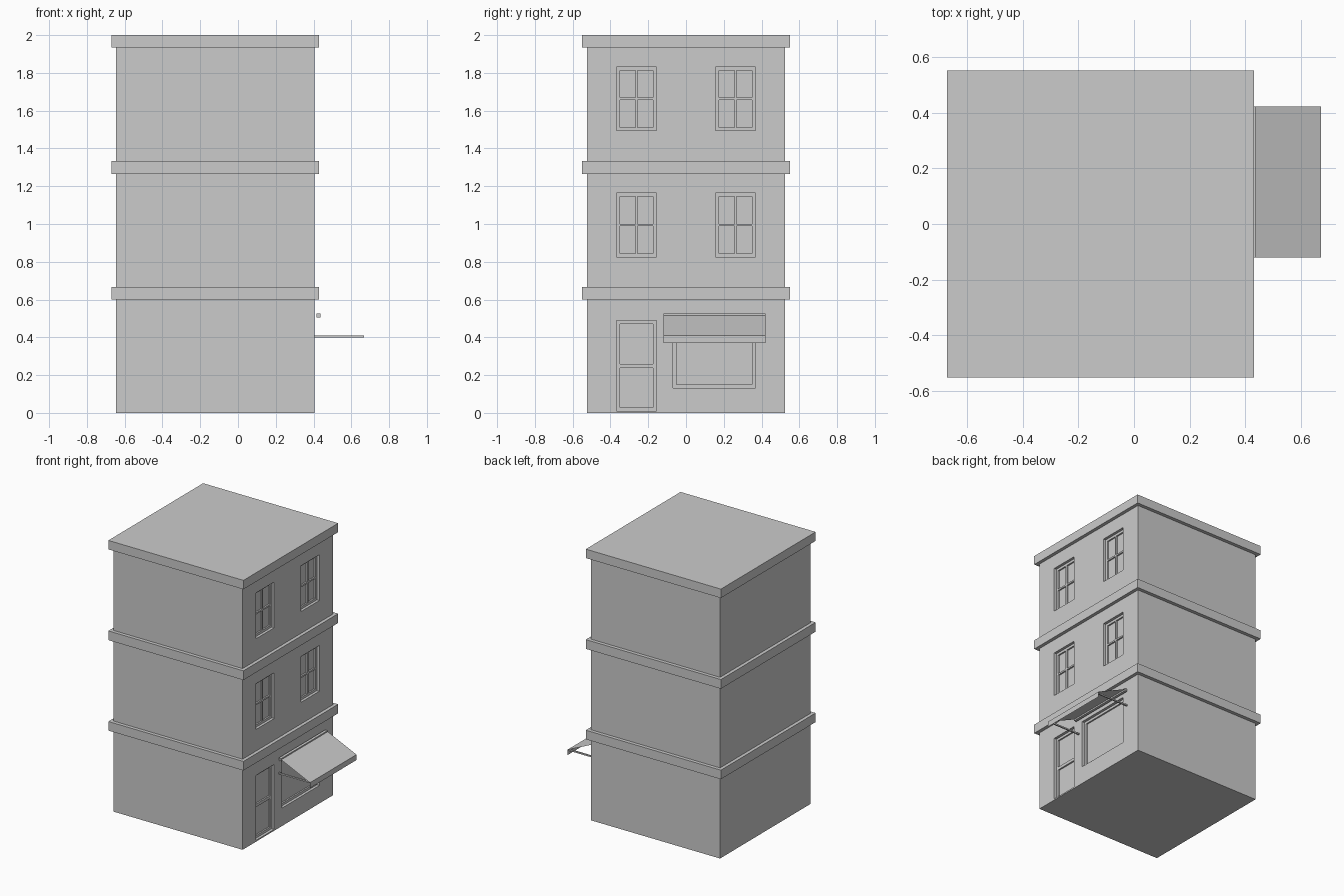
import bpy
import bmesh
from mathutils import Matrix

old = bpy.data.objects.get("Cube")
if old:
    bpy.data.objects.remove(old, do_unlink=True)

grey = bpy.data.materials.new("plain_grey")
grey.use_nodes = True
COLOUR = (0.6, 0.6, 0.6, 1)
grey.diffuse_color = COLOUR
grey.node_tree.nodes["Principled BSDF"].inputs["Base Color"].default_value = COLOUR


def finish(name, bm):
    mesh = bpy.data.meshes.new(name)
    bm.to_mesh(mesh)
    bm.free()
    mesh.materials.append(grey)
    obj = bpy.data.objects.new(name, mesh)
    bpy.context.scene.collection.objects.link(obj)
    return obj


def add_box(bm, x, y, z):
    """Add a box given its (low, high) range on each axis."""
    size = Matrix.Diagonal([r[1] - r[0] for r in (x, y, z)] + [1])
    centre = Matrix.Translation([(r[0] + r[1]) / 2 for r in (x, y, z)])
    bmesh.ops.create_cube(bm, size=1, matrix=centre @ size)


def box(name, x, y, z):
    bm = bmesh.new()
    add_box(bm, x, y, z)
    return finish(name, bm)


WALL = 0.405            # plane of the shop facade
BACK = -0.645
HALF = 0.525
POCKET = WALL - 0.035   # back of the wall openings
FACE = WALL - 0.02      # front of the joinery


def joinery(name, y, z, cols, rows, border, bar):
    """Frame with dividing bars and a thin pane set back in an opening."""
    bm = bmesh.new()
    depth = (POCKET, FACE)
    for side in ((y[0], y[0] + border), (y[1] - border, y[1])):
        add_box(bm, depth, side, z)
    inner_y = (y[0] + border, y[1] - border)
    inner_z = (z[0] + border, z[1] - border)
    for rail in ((z[0], inner_z[0]), (inner_z[1], z[1])):
        add_box(bm, depth, inner_y, rail)
    if cols == 2:
        mid = sum(y) / 2
        add_box(bm, depth, (mid - bar / 2, mid + bar / 2), inner_z)
    if rows == 2:
        mid = sum(z) / 2
        add_box(bm, depth, inner_y, (mid - bar / 2, mid + bar / 2))
    finish(name + "_frame", bm)
    box(name + "_pane", (POCKET, POCKET + 0.004), inner_y, inner_z)


# Openings: name, y range, z range, columns, rows, border, bar
openings = [
    ("door", (-0.368, -0.157), (0.01, 0.488), 1, 2, 0.018, 0.022),
    ("shop_window", (-0.069, 0.368), (0.132, 0.488), 1, 1, 0.018, 0),
]
for floor, low in (("middle", 0.826), ("upper", 1.494)):
    for side, left in (("near", -0.368), ("far", 0.157)):
        openings.append((f"{floor}_{side}_window", (left, left + 0.211),
                         (low, low + 0.337), 2, 2, 0.018, 0.012))

# Walls with the openings cut in
walls = box("walls", (BACK, WALL), (-HALF, HALF), (0, 1.95))
bm = bmesh.new()
for _, y, z, *_ in openings:
    add_box(bm, (POCKET, WALL + 0.1), y, z)
cutter = finish("opening_cutter", bm)
cutter.hide_render = True
cutter.hide_viewport = True
cut = walls.modifiers.new("openings", "BOOLEAN")
cut.operation = "DIFFERENCE"
cut.solver = "EXACT"
cut.object = cutter

for opening in openings:
    joinery(*opening)

# Projecting bands at each floor and the flat roof
for name, z in (("lower_band", (0.6, 0.667)), ("middle_band", (1.266, 1.334)),
                ("roof_band", (1.934, 2.0))):
    box(name, (BACK - 0.025, WALL + 0.025), (-HALF - 0.026, HALF + 0.026), z)

# Awning: top rail, two arms and a cloth with a hanging front edge
A0, A1 = -0.12, 0.422
box("awning_rail", (0.416, 0.436), (A0, A1), (0.505, 0.525))
for name, y in (("awning_arm_near", A0 + 0.015), ("awning_arm_far", A1 - 0.015)):
    box(name, (WALL, 0.667), (y - 0.005, y + 0.005), (0.4, 0.41))

bm = bmesh.new()
profile = [(0.436, 0.516), (0.67, 0.41), (0.67, 0.37)]
rows = [[bm.verts.new((x, y, z)) for y in (A0, A1)] for x, z in profile]
for top, bottom in zip(rows, rows[1:]):
    bm.faces.new((top[0], bottom[0], bottom[1], top[1]))
finish("awning_cloth", bm)
